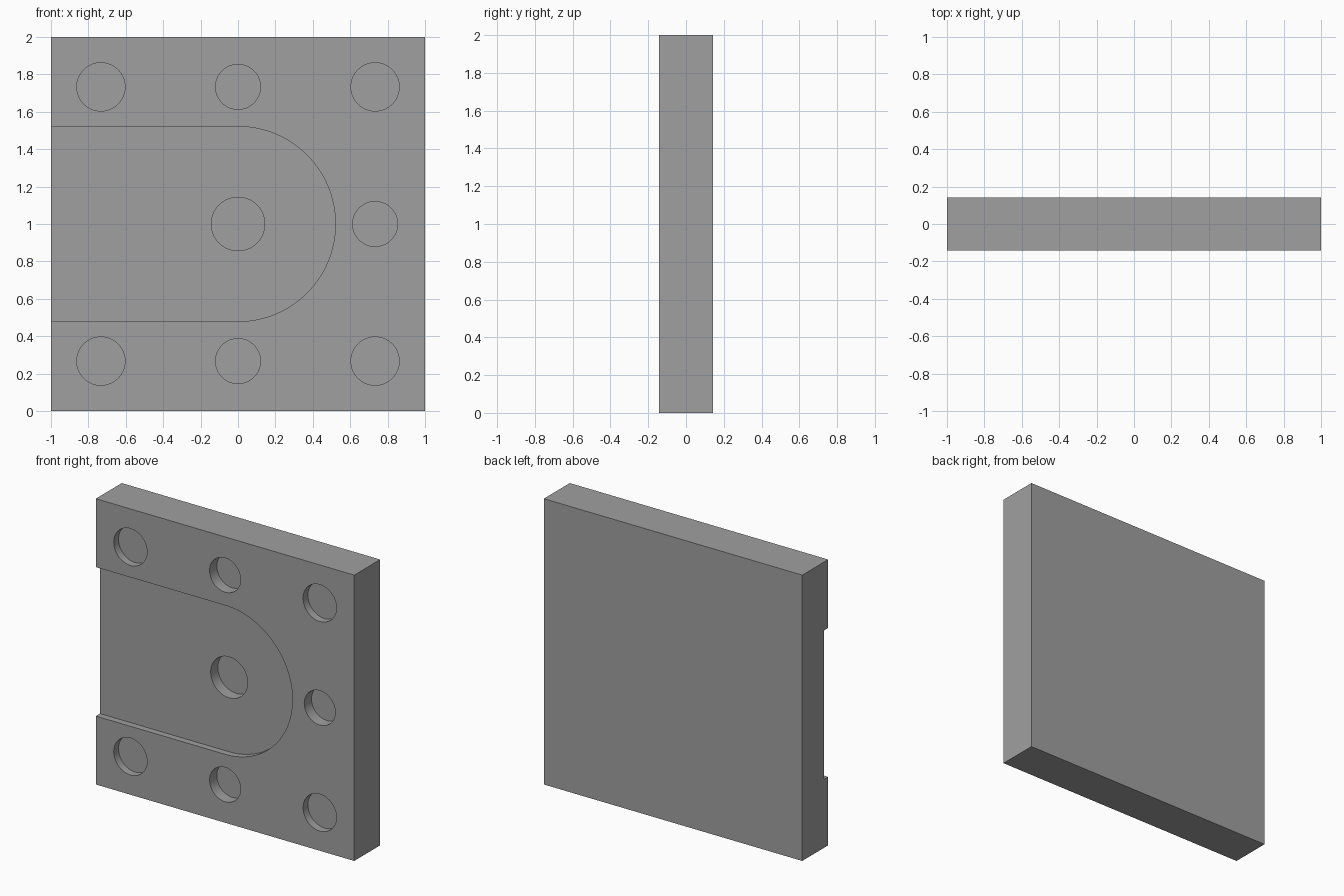
import bpy
import bmesh
import math

if "Cube" in bpy.data.objects:
    bpy.data.objects.remove(bpy.data.objects["Cube"])

HALF_DEPTH = 0.143
FRONT = -HALF_DEPTH

grey = bpy.data.materials.new("plain_grey")
grey.diffuse_color = (0.352, 0.352, 0.352, 1)
grey.use_nodes = True
grey.node_tree.nodes["Principled BSDF"].inputs["Base Color"].default_value = grey.diffuse_color


def prism(name, outline, y0, y1):
    """Extrude an (x, z) outline, listed counter-clockwise from the front, along y."""
    bm = bmesh.new()
    face = bm.faces.new([bm.verts.new((x, y0, z)) for x, z in outline])
    moved = bmesh.ops.extrude_face_region(bm, geom=[face])["geom"]
    verts = [v for v in moved if isinstance(v, bmesh.types.BMVert)]
    bmesh.ops.translate(bm, verts=verts, vec=(0, y1 - y0, 0))
    bmesh.ops.recalc_face_normals(bm, faces=bm.faces)
    mesh = bpy.data.meshes.new(name)
    bm.to_mesh(mesh)
    bm.free()
    mesh.materials.append(grey)
    obj = bpy.data.objects.new(name, mesh)
    bpy.context.collection.objects.link(obj)
    return obj


def arc(x, z, r, start, end, steps):
    angles = [start + (end - start) * i / steps for i in range(steps + 1)]
    return [(x + r * math.cos(a), z + r * math.sin(a)) for a in angles]


def cut(target, outline, depth):
    """Sink a pocket of the given depth below the front face."""
    cutter = prism("pocket_cutter", outline, FRONT - 0.1, FRONT + depth)
    cutter.hide_render = True
    mod = target.modifiers.new("pocket", "BOOLEAN")
    mod.operation = "DIFFERENCE"
    mod.solver = "EXACT"
    mod.object = cutter
    bpy.context.view_layer.objects.active = target
    bpy.ops.object.modifier_apply(modifier=mod.name)
    bpy.data.objects.remove(cutter)


def cut_hole(target, x, z, r, depth):
    cut(target, arc(x, z, r, 0, 2 * math.pi, 64)[:-1], depth)


# Square plate
plate = prism("plate", [(-1, 0), (1, 0), (1, 2), (-1, 2)], FRONT, HALF_DEPTH)

# Shallow round-ended slot, open on the left edge
slot = arc(0, 1, 0.521, -math.pi / 2, math.pi / 2, 64)
cut(plate, [(-1.2, 1.521), (-1.2, 0.479)] + slot, 0.045)

# Corner holes
for x in (-0.733, 0.733):
    for z in (0.267, 1.733):
        cut_hole(plate, x, z, 0.129, 0.053)

# Mid-edge holes
for x, z in ((0, 0.267), (0, 1.733), (0.733, 1)):
    cut_hole(plate, x, z, 0.12, 0.08)

# Centre hole in the slot floor
cut_hole(plate, 0, 1, 0.143, 0.125)

plate.select_set(True)
bpy.context.view_layer.objects.active = plate
bpy.ops.object.shade_smooth_by_angle(angle=math.radians(30))
